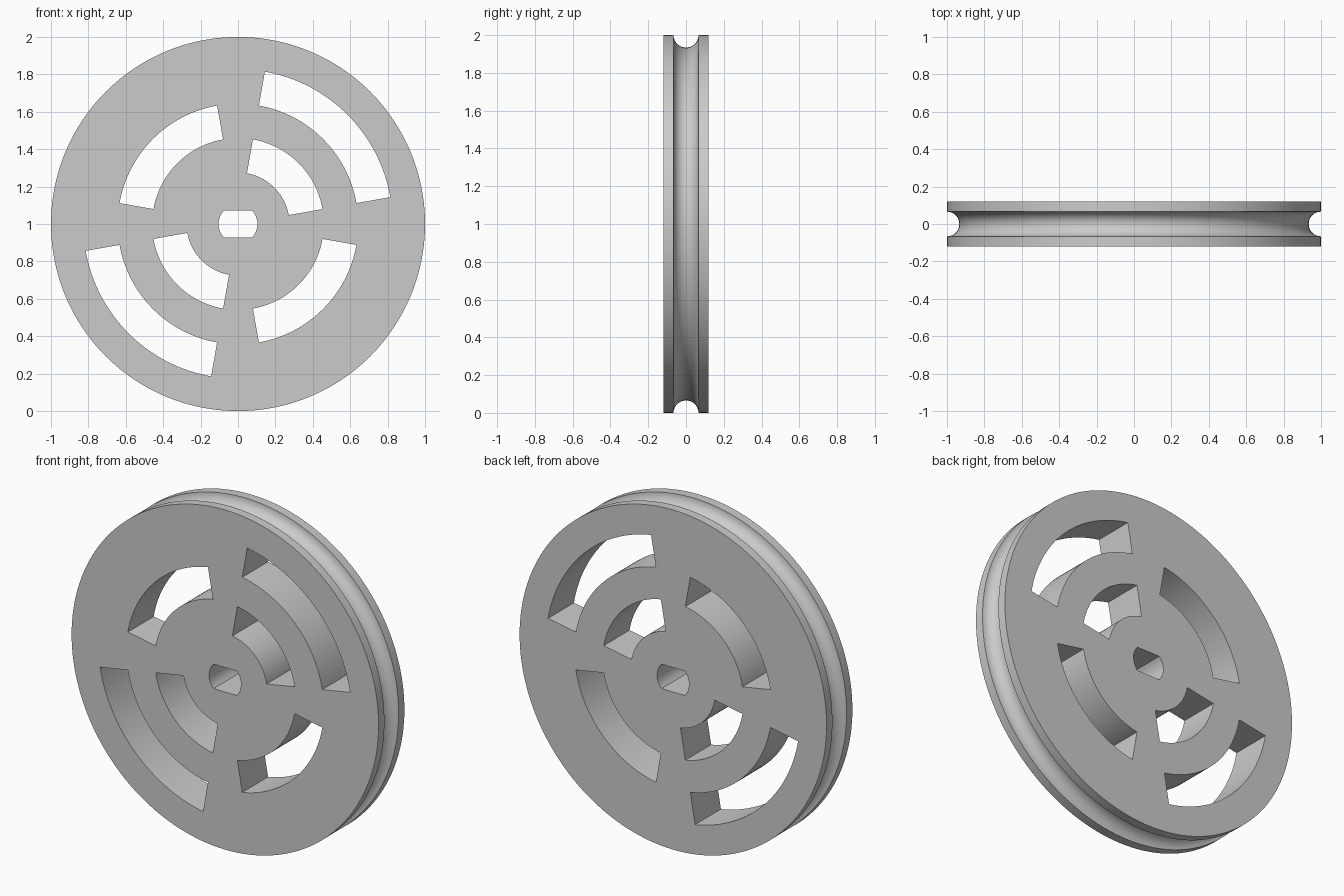
import bpy, bmesh
from math import sin, cos, pi, radians, sqrt, asin
from mathutils import Matrix, Vector

cube = bpy.data.objects.get("Cube")
if cube:
    bpy.data.objects.remove(cube, do_unlink=True)

HALF = 0.12            # half the wheel thickness
GROOVE = 0.066         # cord groove radius
RINGS = [0.275, 0.459, 0.643, 0.827]   # slot boundary radii
BORE, FLAT = 0.104, 0.072              # double-D bore
AXIS = Vector((0, 0, 1))               # wheel centre

grey = bpy.data.materials.new("plain grey")
grey.use_nodes = True
colour = (0.6, 0.6, 0.6, 1)
grey.diffuse_color = colour
grey.node_tree.nodes["Principled BSDF"].inputs["Base Color"].default_value = colour


def finish(name, bm):
    bmesh.ops.recalc_face_normals(bm, faces=bm.faces)
    mesh = bpy.data.meshes.new(name)
    bm.to_mesh(mesh)
    bm.free()
    mesh.materials.append(grey)
    obj = bpy.data.objects.new(name, mesh)
    bpy.context.collection.objects.link(obj)
    return obj


def prism(bm, outline):
    """Extrude an (x, z) outline right through the wheel."""
    face = bm.faces.new([bm.verts.new((x, -0.3, z + 1)) for x, z in outline])
    moved = bmesh.ops.extrude_face_region(bm, geom=[face])["geom"]
    bmesh.ops.translate(bm, vec=(0, 0.6, 0),
                        verts=[v for v in moved if isinstance(v, bmesh.types.BMVert)])


def arc(radius, start, end, steps):
    angles = [start + (end - start) * i / steps for i in range(steps + 1)]
    return [(radius * cos(a), radius * sin(a)) for a in angles]


# Wheel body: grooved rim profile spun round the y axis
profile = [(1, -HALF)]
profile += [(1 - GROOVE * sin(pi * i / 20), -GROOVE * cos(pi * i / 20)) for i in range(21)]
profile += [(1, HALF)]
bm = bmesh.new()
points = [bm.verts.new((x, y, 1)) for x, y in profile]
edges = [bm.edges.new(pair) for pair in zip(points, points[1:])]
bmesh.ops.spin(bm, geom=points + edges, cent=AXIS, axis=(0, 1, 0),
               angle=2 * pi, steps=160, use_merge=True)
bmesh.ops.remove_doubles(bm, verts=bm.verts, dist=1e-4)
bmesh.ops.holes_fill(bm, edges=[e for e in bm.edges if e.is_boundary], sides=0)
wheel = finish("pulley_wheel", bm)

# Cutter: curved slots, a pair of rings in each opposite quadrant, middle ring alternating
bm = bmesh.new()
for quadrant, ring in ((0, 0), (0, 2), (1, 1), (2, 0), (2, 2), (3, 1)):
    a, b = radians(90 * quadrant + 10), radians(90 * quadrant + 80)
    prism(bm, arc(RINGS[ring], a, b, 32) + arc(RINGS[ring + 1], b, a, 32))

# Cutter: shaft bore with two flats
side = asin(FLAT / BORE)
prism(bm, arc(BORE, -side, side, 12) + arc(BORE, pi - side, pi + side, 12))
cutter = finish("slot_cutter", bm)
cutter.hide_render = True

cut = wheel.modifiers.new("slots", "BOOLEAN")
cut.operation = "DIFFERENCE"
cut.solver = "EXACT"
cut.object = cutter
bpy.context.view_layer.objects.active = wheel
wheel.select_set(True)
cutter.select_set(False)
bpy.ops.object.modifier_apply(modifier=cut.name)
bpy.data.objects.remove(cutter, do_unlink=True)
bpy.ops.object.shade_smooth_by_angle(angle=radians(30))
